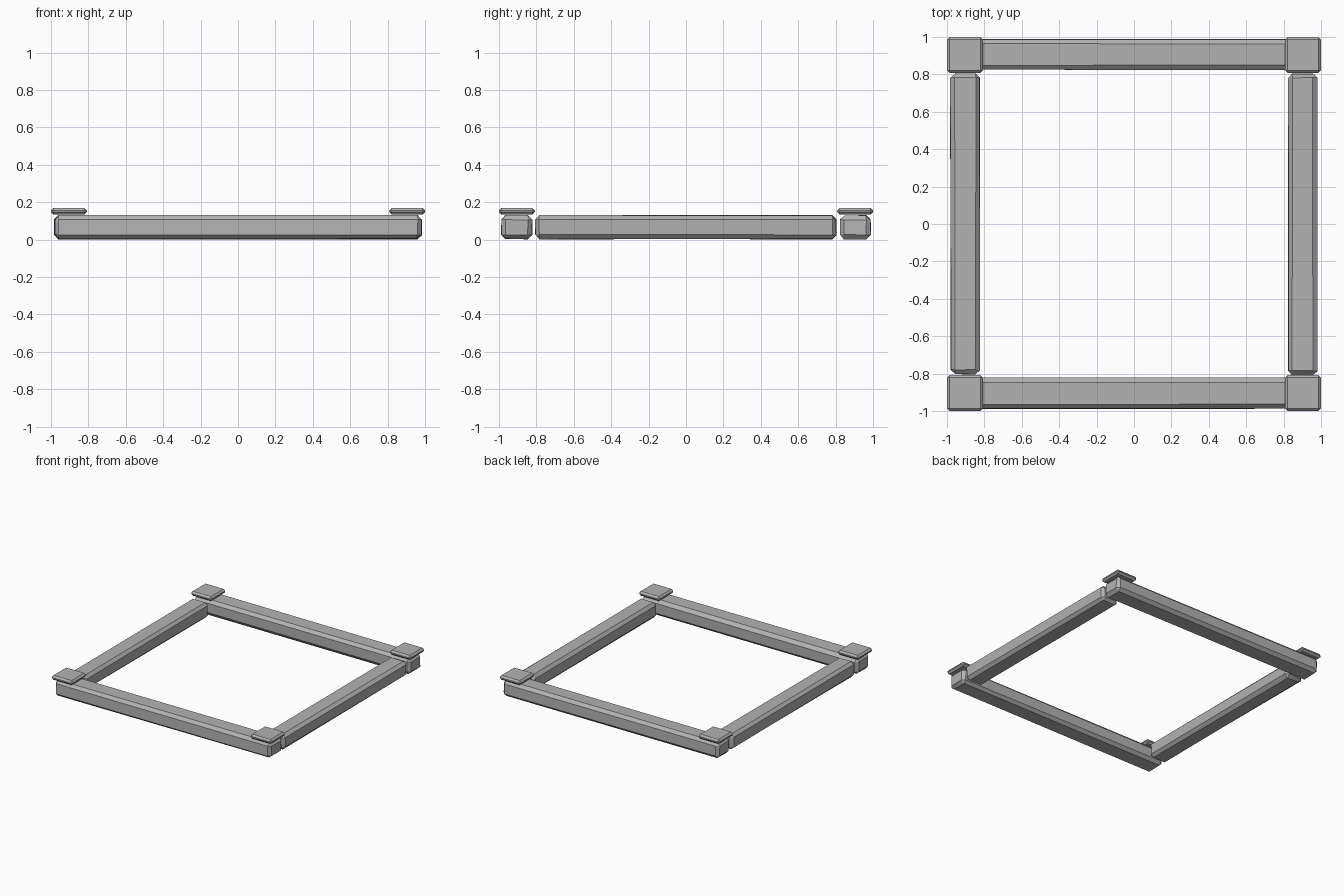
import bpy, bmesh, random
from mathutils import Vector

if "Cube" in bpy.data.objects:
    bpy.data.objects.remove(bpy.data.objects["Cube"])

random.seed(4)

stone = bpy.data.materials.new("grey_stone")
stone.diffuse_color = (0.45, 0.45, 0.45, 1)
stone.use_nodes = True
stone.node_tree.nodes["Principled BSDF"].inputs["Base Color"].default_value = stone.diffuse_color


def chamfered_block(name, low, high, chamfer, wear=0.0):
    """Box between two corners with chamfered, slightly worn edges."""
    low, high = Vector(low), Vector(high)
    size, centre = high - low, (low + high) / 2
    bm = bmesh.new()
    bmesh.ops.create_cube(bm, size=1)
    for v in bm.verts:
        v.co = Vector(c * s for c, s in zip(v.co, size))
    bmesh.ops.bevel(bm, geom=bm.edges[:], offset=chamfer, segments=1,
                    profile=0.5, affect='EDGES')
    # wear pulls corners inward a little, never outward
    for v in bm.verts:
        v.co = Vector(c - (1 if c > 0 else -1) * random.uniform(0, wear)
                      for c in v.co)
    bmesh.ops.recalc_face_normals(bm, faces=bm.faces[:])
    mesh = bpy.data.meshes.new(name)
    bm.to_mesh(mesh)
    bm.free()
    mesh.materials.append(stone)
    obj = bpy.data.objects.new(name, mesh)
    obj.location = centre
    bpy.context.collection.objects.link(obj)
    bpy.context.view_layer.objects.active = obj
    obj.select_set(True)
    bpy.ops.object.shade_smooth_by_angle(angle=0.5)
    obj.select_set(False)
    return obj


# Long front and back beams
chamfered_block("front_beam", (-0.985, -0.99, 0), (0.985, -0.82, 0.132), 0.023, 0.006)
chamfered_block("back_beam", (-0.985, 0.82, 0), (0.985, 0.99, 0.132), 0.023, 0.006)

# Shorter side beams fitted between them
chamfered_block("left_beam", (-0.983, -0.807, 0), (-0.822, 0.81, 0.132), 0.023, 0.006)
chamfered_block("right_beam", (0.82, -0.81, 0), (0.983, 0.807, 0.132), 0.023, 0.006)

# Square cap slabs on the four corners
for sx, side in ((-1, "left"), (1, "right")):
    for sy, end in ((-1, "front"), (1, "back")):
        x, y, h = sx * 0.904, sy * 0.904, 0.096
        chamfered_block(f"{end}_{side}_cap", (x - h, y - h, 0.133),
                        (x + h, y + h, 0.17), 0.014)
